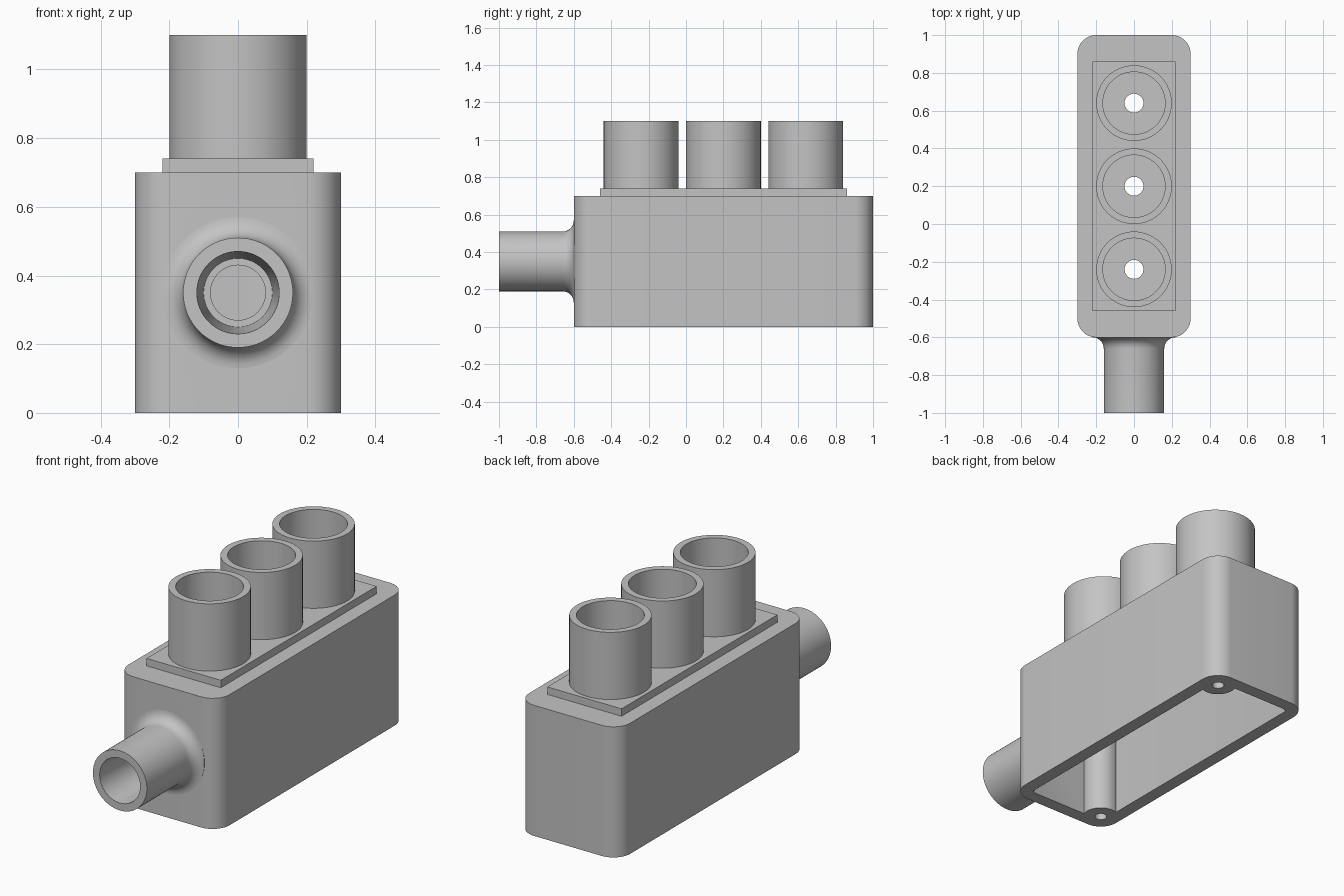
import bpy, bmesh
from math import pi, sin, cos, radians
from mathutils import Matrix, Vector

if "Cube" in bpy.data.objects:
    bpy.data.objects.remove(bpy.data.objects["Cube"], do_unlink=True)

# Single plain grey material
GREY = (0.55, 0.55, 0.55, 1)
grey = bpy.data.materials.new("plain grey")
grey.use_nodes = True
grey.diffuse_color = GREY
grey.node_tree.nodes["Principled BSDF"].inputs["Base Color"].default_value = GREY

MID_Y = 0.2                      # centre of the housing along y
TOWERS = (-0.24, 0.2, 0.64)
SPOUT_Z = 0.35


def finish(name, bm):
    bmesh.ops.recalc_face_normals(bm, faces=bm.faces[:])
    mesh = bpy.data.meshes.new(name)
    bm.to_mesh(mesh)
    bm.free()
    mesh.materials.append(grey)
    obj = bpy.data.objects.new(name, mesh)
    bpy.context.collection.objects.link(obj)
    return obj


def rounded_prism(name, hx, hy, radius, z0, z1, steps=12):
    """Vertical prism with rounded corners, centred on the housing."""
    bm = bmesh.new()
    ring = []
    for q, (sx, sy) in enumerate(((1, 1), (-1, 1), (-1, -1), (1, -1))):
        for i in range(steps + 1):
            a = (q + i / steps) * pi / 2
            ring.append(bm.verts.new((sx * (hx - radius) + radius * cos(a),
                                      MID_Y + sy * (hy - radius) + radius * sin(a), z0)))
    base = bm.faces.new(ring)
    top = bmesh.ops.extrude_face_region(bm, geom=[base])["geom"]
    bmesh.ops.translate(bm, vec=(0, 0, z1 - z0),
                        verts=[v for v in top if isinstance(v, bmesh.types.BMVert)])
    return finish(name, bm)


def rod(name, radius, start, end):
    """Cylinder between two points."""
    start, end = Vector(start), Vector(end)
    axis = end - start
    turn = axis.to_track_quat("Z", "Y").to_matrix().to_4x4()
    bm = bmesh.new()
    bmesh.ops.create_cone(bm, cap_ends=True, segments=48, radius1=radius, radius2=radius,
                          depth=axis.length,
                          matrix=Matrix.Translation((start + end) / 2) @ turn)
    return finish(name, bm)


def lathe(name, profile, matrix, segments=64):
    """Spin a closed (radius, height) profile about z, then place it."""
    bm = bmesh.new()
    rings = [[bm.verts.new((r * cos(2 * pi * s / segments), r * sin(2 * pi * s / segments), h))
              for r, h in profile] for s in range(segments)]
    n = len(profile)
    for s in range(segments):
        a, b = rings[s], rings[(s + 1) % segments]
        for i in range(n):
            j = (i + 1) % n
            bm.faces.new((a[i], b[i], b[j], a[j]))
    bm.transform(matrix)
    return finish(name, bm)


def cut(target, cutters):
    """Subtract each cutter from the target, then discard the cutter."""
    for cutter in cutters:
        mod = target.modifiers.new("cut", "BOOLEAN")
        mod.operation = "DIFFERENCE"
        mod.solver = "EXACT"
        mod.object = cutter
        bpy.context.view_layer.objects.active = target
        bpy.ops.object.modifier_apply(modifier=mod.name)
        bpy.data.objects.remove(cutter, do_unlink=True)


# Housing: rounded box, hollow below, with screw posts in two opposite corners
housing = rounded_prism("housing", 0.3, 0.8, 0.1, 0, 0.7)
cavity = rounded_prism("cavity_cutter", 0.23, 0.73, 0.02, -0.1, 0.63, steps=4)
corners = [(s * 0.2, MID_Y + s * 0.7) for s in (1, -1)]
cut(cavity, [rod("post_cutter", 0.09, (x, y, -0.2), (x, y, 0.8)) for x, y in corners])
cut(housing, [cavity])
cut(housing, [rod("screw_cutter", 0.03, (x, y, -0.1), (x, y, 0.5)) for x, y in corners])
cut(housing, [rod("tower_cutter", 0.055, (0, y, 0.5), (0, y, 0.8)) for y in TOWERS])
cut(housing, [rod("spout_cutter", 0.09, (0, -0.7, SPOUT_Z), (0, -0.5, SPOUT_Z))])

# Raised plate under the towers
bm = bmesh.new()
bmesh.ops.create_cube(bm, size=1, matrix=Matrix.Translation((0, MID_Y, 0.72))
                      @ Matrix.Diagonal((0.44, 1.32, 0.04, 1)))
plate = finish("top_plate", bm)
cut(plate, [rod("plate_cutter", 0.055, (0, y, 0.6), (0, y, 0.8)) for y in TOWERS])

# Three cup-shaped towers with a narrow hole in the floor
tower_profile = [(0.2, 0.73), (0.2, 1.1), (0.165, 1.1), (0.165, 0.745),
                 (0.05, 0.745), (0.05, 0.63), (0.06, 0.63), (0.06, 0.73)]
parts = [housing, plate]
for name, y in zip(("front_tower", "middle_tower", "back_tower"), TOWERS):
    parts.append(lathe(name, tower_profile, Matrix.Translation((0, y, 0))))

# Front spout: tapered bore, stepped hole, fillet into the housing
fillet = [(0.22 - 0.06 * cos(a), 0.06 - 0.06 * sin(a))
          for a in (radians(90 * i / 8) for i in range(9))]
spout_profile = ([(0.12, 0.4), (0.16, 0.4)] + fillet
                 + [(0.22, -0.02), (0.1, -0.02), (0.1, -0.07), (0.08, -0.07),
                    (0.08, 0), (0.1, 0)])
parts.append(lathe("spout", spout_profile,
                   Matrix.Translation((0, -0.6, SPOUT_Z)) @ Matrix.Rotation(pi / 2, 4, "X")))

# Smooth curved walls, keep hard edges
bpy.ops.object.select_all(action="DESELECT")
for obj in parts:
    obj.select_set(True)
bpy.context.view_layer.objects.active = housing
bpy.ops.object.shade_smooth_by_angle(angle=radians(30))
